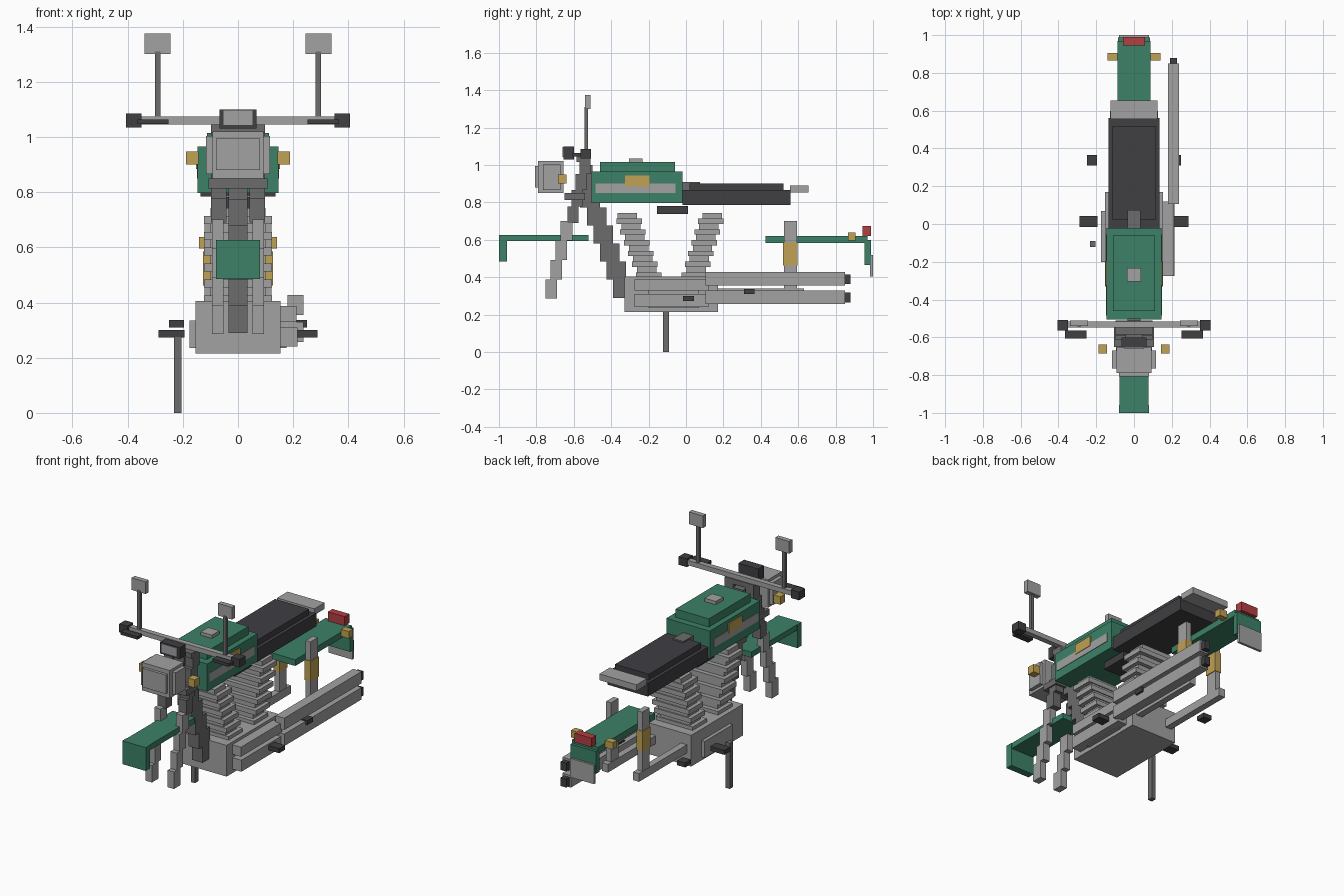
import bpy, bmesh


def mat(name, r, g, b):
    m = bpy.data.materials.new(name)
    m.diffuse_color = (r, g, b, 1)
    return m


LIGHT = mat("light grey metal", 0.36, 0.36, 0.36)
DARK = mat("dark grey frame", 0.15, 0.15, 0.15)
BLACK = mat("charcoal", 0.05, 0.05, 0.057)
GREEN = mat("green paint", 0.045, 0.22, 0.135)
GOLD = mat("amber", 0.53, 0.36, 0.09)
RED = mat("red lamp", 0.45, 0.05, 0.055)


def boxes(name, material, specs):
    """One object from (x0, x1, y0, y1, z0, z1) boxes."""
    bm = bmesh.new()
    for x0, x1, y0, y1, z0, z1 in specs:
        geo = bmesh.ops.create_cube(bm, size=1)
        for v in geo["verts"]:
            v.co.x = (x0 + x1) / 2 + v.co.x * (x1 - x0)
            v.co.y = (y0 + y1) / 2 + v.co.y * (y1 - y0)
            v.co.z = (z0 + z1) / 2 + v.co.z * (z1 - z0)
    me = bpy.data.meshes.new(name)
    bm.to_mesh(me)
    bm.free()
    me.materials.append(material)
    ob = bpy.data.objects.new(name, me)
    bpy.context.collection.objects.link(ob)
    return ob


def mid(name, material, hx, *yz):
    """Box centred on x = 0."""
    return boxes(name, material, [(-hx, hx) + yz])


def pair(name, material, x0, x1, *yz):
    """Box and its mirror image."""
    return boxes(name, material, [(x0, x1) + yz, (-x1, -x0) + yz])


def stair(top, bottom, n, hy):
    """Stepped (y0, y1, z0, z1) ranges along a leaning line."""
    out = []
    for i in range(n):
        t = (i + 0.5) / n
        y = top[0] + (bottom[0] - top[0]) * t
        za = top[1] + (bottom[1] - top[1]) * i / n
        zb = top[1] + (bottom[1] - top[1]) * (i + 1) / n
        out.append((y - hy, y + hy, zb, za))
    return out


# Fenders, tail lamp and plate
mid("front_fender", GREEN, 0.076, -0.98, -0.52, 0.593, 0.627)
mid("front_fender_lip", GREEN, 0.079, -1.0, -0.958, 0.485, 0.627)
mid("rear_fender", GREEN, 0.088, 0.425, 0.97, 0.582, 0.62)
mid("rear_fender_lip", GREEN, 0.086, 0.955, 0.988, 0.465, 0.6)
mid("rear_plate", LIGHT, 0.08, 0.985, 1.0, 0.405, 0.52)
mid("tail_lamp", RED, 0.057, 0.945, 0.99, 0.62, 0.675)
pair("rear_signals", GOLD, 0.088, 0.141, 0.865, 0.905, 0.595, 0.638)

# Fork: light lower tubes, dark upper tubes, two clamps
steps = stair((-0.625, 0.70), (-0.735, 0.285), 4, 0.031)
boxes("fork_lower", LIGHT, [b for s in steps for b in
      ((0.053, 0.095) + s, (-0.095, -0.053) + s)])
steps = stair((-0.53, 1.04), (-0.615, 0.69), 4, 0.03)
boxes("fork_upper", DARK, [b for s in steps for b in
      ((0.042, 0.098) + s, (-0.098, -0.042) + s)])
mid("upper_clamp", DARK, 0.097, -0.585, -0.51, 1.015, 1.045)
mid("lower_clamp", DARK, 0.107, -0.65, -0.54, 0.813, 0.85)

# Frame: neck, stepped downtube, backbone
mid("frame_neck", DARK, 0.035, -0.57, -0.5, 0.79, 1.0)
boxes("frame_downtube", DARK, [(-0.035, 0.035) + s for s in
      stair((-0.53, 0.87), (-0.32, 0.29), 6, 0.053)])
mid("frame_backbone", DARK, 0.035, -0.5, 0.075, 0.86, 0.908)

# Headlight and front signals
mid("headlight", LIGHT, 0.093, -0.79, -0.655, 0.85, 1.02)
mid("headlight_rim", LIGHT, 0.116, -0.765, -0.67, 0.866, 1.003)
mid("headlight_lens", LIGHT, 0.079, -0.807, -0.785, 0.88, 0.995)
pair("front_signals", GOLD, 0.143, 0.188, -0.685, -0.638, 0.9, 0.948)

# Gauge, handlebar, grips, levers, mirrors
mid("gauge", BLACK, 0.067, -0.655, -0.6, 1.03, 1.1)
mid("gauge_face", LIGHT, 0.052, -0.66, -0.654, 1.043, 1.095)
mid("handlebar", LIGHT, 0.355, -0.547, -0.515, 1.045, 1.074)
pair("grips", BLACK, 0.35, 0.405, -0.565, -0.508, 1.035, 1.085)
pair("levers", BLACK, 0.252, 0.365, -0.607, -0.565, 1.046, 1.064)
pair("mirror_stems", DARK, 0.28, 0.3, -0.542, -0.523, 1.07, 1.31)
pair("mirrors", LIGHT, 0.244, 0.338, -0.54, -0.51, 1.3, 1.374)

# Tank with stripe, badge and cap
mid("tank", GREEN, 0.146, -0.505, -0.02, 0.797, 0.965)
mid("tank_top", GREEN, 0.112, -0.46, -0.06, 0.96, 1.015)
mid("tank_cap", LIGHT, 0.038, -0.305, -0.232, 1.01, 1.035)
pair("tank_stripe", LIGHT, 0.143, 0.149, -0.485, -0.055, 0.85, 0.902)
pair("tank_badge", GOLD, 0.144, 0.152, -0.325, -0.195, 0.884, 0.945)

# Seat and rear rail
mid("seat", BLACK, 0.135, -0.02, 0.56, 0.785, 0.865)
mid("seat_pad", BLACK, 0.114, 0.02, 0.52, 0.86, 0.9)
mid("grab_rail", LIGHT, 0.125, 0.555, 0.655, 0.852, 0.89)
mid("air_box", BLACK, 0.085, -0.155, 0.01, 0.738, 0.782)

# Engine block, side covers, two finned cylinders
mid("engine_block", LIGHT, 0.154, -0.33, 0.17, 0.215, 0.405)
pair("engine_covers", LIGHT, 0.15, 0.175, -0.2, 0.07, 0.235, 0.335)
for name, ya, yb in (("front_cylinder", -0.315, -0.2), ("rear_cylinder", 0.14, 0.045)):
    n, top, pitch = 12, 0.742, 0.0287
    fins = []
    for i in range(n):
        y = ya + (yb - ya) * i / (n - 1)
        hx, hy = (0.124, 0.068) if i % 2 else (0.1, 0.052)
        fins.append((-hx, hx, y - hy, y + hy, top - pitch * (i + 1), top - pitch * i))
    boxes(name, LIGHT, fins)

# Exhausts on the right side, with headers and tips
boxes("exhaust_headers", LIGHT, [(0.15, 0.212, -0.275, 0.12, 0.33, 0.388),
                                 (0.15, 0.215, -0.275, 0.12, 0.24, 0.31)])
boxes("mufflers", LIGHT, [(0.18, 0.238, 0.105, 0.85, 0.355, 0.427),
                          (0.18, 0.238, 0.105, 0.85, 0.257, 0.33)])
boxes("exhaust_tips", BLACK, [(0.19, 0.228, 0.84, 0.88, 0.364, 0.415),
                              (0.19, 0.228, 0.84, 0.88, 0.266, 0.318)])

# Swingarm and shocks
pair("swingarm", LIGHT, 0.085, 0.125, 0.15, 0.63, 0.29, 0.34)
pair("shocks", LIGHT, 0.088, 0.122, 0.523, 0.594, 0.33, 0.7)
pair("shock_springs", GOLD, 0.084, 0.126, 0.519, 0.597, 0.462, 0.585)

# Pegs and stand
pair("rider_pegs", BLACK, 0.194, 0.288, -0.015, 0.042, 0.273, 0.3)
pair("passenger_pegs", BLACK, 0.195, 0.25, 0.31, 0.366, 0.31, 0.337)
boxes("side_stand", DARK, [(-0.232, -0.204, -0.123, -0.09, 0.0, 0.278)])
